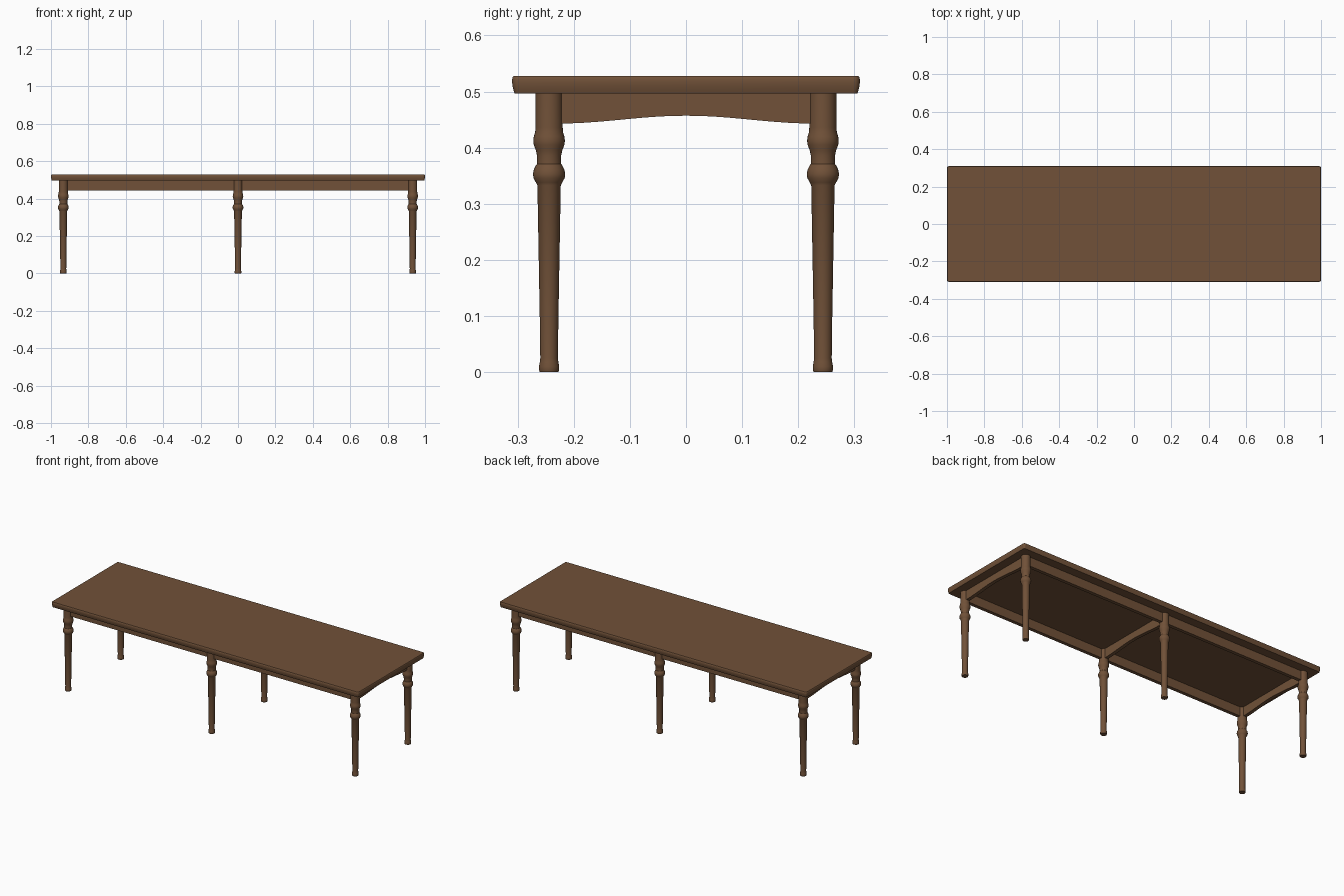
import bpy, bmesh, math

if "Cube" in bpy.data.objects:
    bpy.data.objects.remove(bpy.data.objects["Cube"])

wood = bpy.data.materials.new("brown_wood")
wood.diffuse_color = (0.165, 0.083, 0.04, 1)
wood.use_nodes = True
wood.node_tree.nodes["Principled BSDF"].inputs["Base Color"].default_value = wood.diffuse_color


def finish(name, bm, smooth=True):
    bmesh.ops.recalc_face_normals(bm, faces=bm.faces)
    me = bpy.data.meshes.new(name)
    bm.to_mesh(me)
    bm.free()
    ob = bpy.data.objects.new(name, me)
    bpy.context.collection.objects.link(ob)
    me.materials.append(wood)
    if smooth:
        bpy.ops.object.select_all(action='DESELECT')
        ob.select_set(True)
        bpy.context.view_layer.objects.active = ob
        bpy.ops.object.shade_smooth_by_angle(angle=math.radians(35))
    return ob


def loft(name, rings):
    """Skin a stack of closed rings and cap both ends."""
    bm = bmesh.new()
    loops = [[bm.verts.new(p) for p in ring] for ring in rings]
    n = len(loops[0])
    for a, b in zip(loops, loops[1:]):
        for i in range(n):
            j = (i + 1) % n
            bm.faces.new((a[i], a[j], b[j], b[i]))
    bm.faces.new(loops[0][::-1])
    bm.faces.new(loops[-1])
    return finish(name, bm)


def rounded_rect(hx, hy, r, z, steps=5):
    pts = []
    for k, (sx, sy) in enumerate([(1, 1), (-1, 1), (-1, -1), (1, -1)]):
        for i in range(steps + 1):
            a = math.pi / 2 * (k + i / steps)
            pts.append((sx * (hx - r) + r * math.cos(a),
                        sy * (hy - r) + r * math.sin(a), z))
    return pts


# Table top: (inset, height) edge profile with a softly bulged rim
EDGE = [(0.0045, 0.497), (0.0025, 0.503), (0.0008, 0.510), (0, 0.517),
        (0.0003, 0.522), (0.0013, 0.526), (0.003, 0.528)]
loft("table_top", [rounded_rect(1 - d, 0.31 - d, 0.012 - d, z) for d, z in EDGE])

# Turned legs: (radius, height)
LEG = [(0.0165, 0), (0.0178, 0.004), (0.018, 0.010), (0.0165, 0.018), (0.0157, 0.025),
       (0.0165, 0.09), (0.0208, 0.333), (0.0235, 0.338), (0.0278, 0.346),
       (0.0287, 0.353), (0.0272, 0.361), (0.0232, 0.369), (0.0215, 0.371),
       (0.0215, 0.386), (0.0235, 0.395), (0.0272, 0.405), (0.0282, 0.412),
       (0.0272, 0.420), (0.0248, 0.428), (0.0243, 0.436), (0.0243, 0.498)]
LEG_X, LEG_Y, SIDES = 0.934, 0.244, 32
for xn, x in (("left", -LEG_X), ("middle", 0), ("right", LEG_X)):
    for yn, y in (("front", -LEG_Y), ("back", LEG_Y)):
        loft(f"{yn}_{xn}_leg",
             [[(x + r * math.cos(2 * math.pi * i / SIDES),
                y + r * math.sin(2 * math.pi * i / SIDES), z) for i in range(SIDES)]
              for r, z in LEG])

# Long straight aprons
T = 0.01
for yn, y in (("front", -LEG_Y), ("back", LEG_Y)):
    loft(f"{yn}_apron", [[(sx * LEG_X, y + sy * T, z)
                          for sx, sy in ((-1, -1), (1, -1), (1, 1), (-1, 1))]
                         for z in (0.444, 0.498)])

# Cross aprons with an arched lower edge
N = 24
for xn, x in (("left", -LEG_X), ("middle", 0), ("right", LEG_X)):
    rings = []
    for i in range(N + 1):
        y = LEG_Y * (2 * i / N - 1)
        low = 0.450 + 0.007 * math.cos(math.pi * min(1, abs(y) / 0.23))
        rings.append([(x - T, y, low), (x + T, y, low), (x + T, y, 0.498), (x - T, y, 0.498)])
    loft(f"{xn}_cross_apron", rings)
